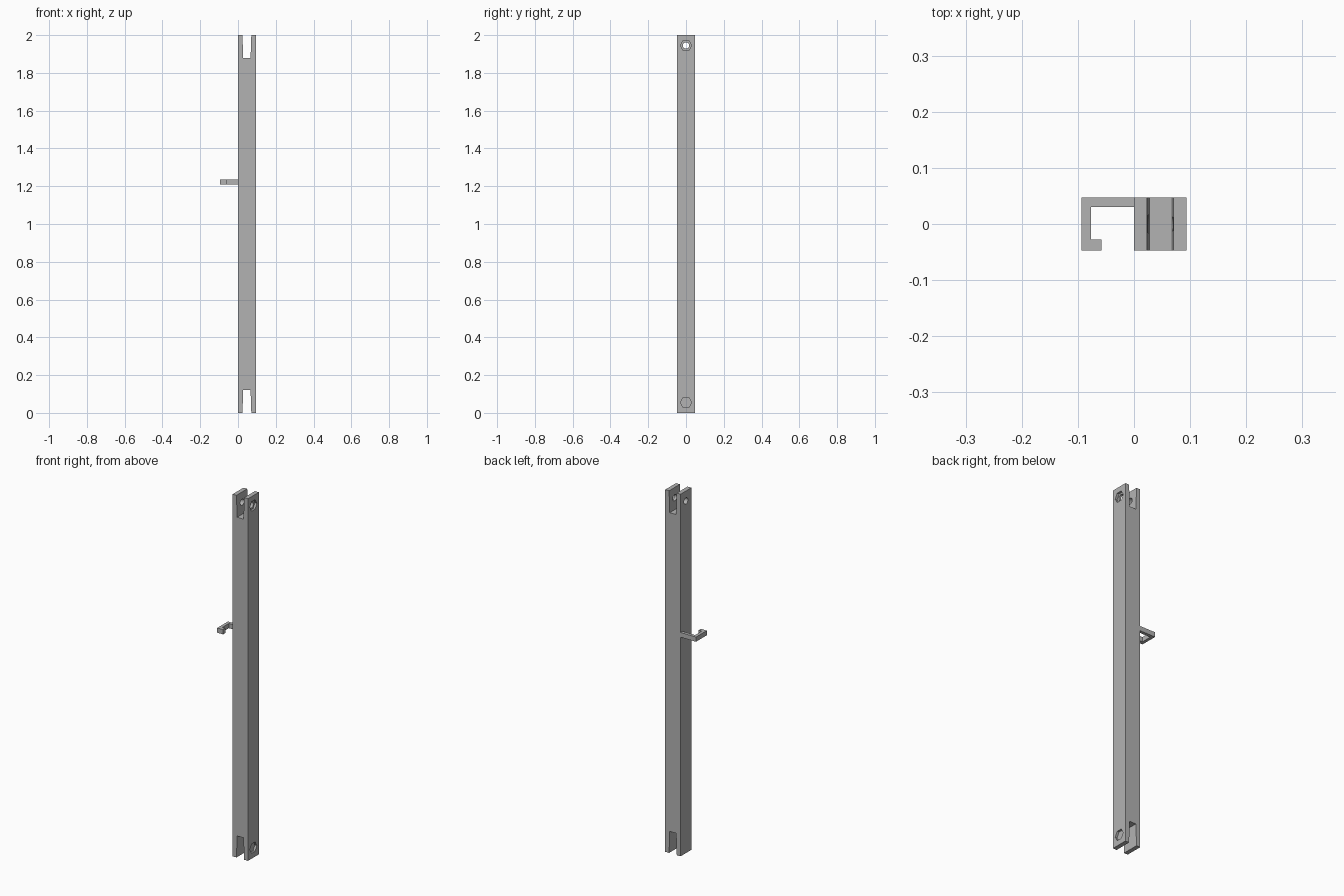
import bpy
import bmesh
import math
from mathutils import Matrix

if "Cube" in bpy.data.objects:
    bpy.data.objects.remove(bpy.data.objects["Cube"], do_unlink=True)

W = 0.094          # bar width and hook reach
H = W / 2
TALL = 2.0
PIN = 0.055        # pin hole distance from each end

grey = bpy.data.materials.new("plain grey")
grey.use_nodes = True
grey.diffuse_color = (0.45, 0.45, 0.45, 1)
grey.node_tree.nodes["Principled BSDF"].inputs["Base Color"].default_value = grey.diffuse_color


def prism(name, outline, depth, matrix):
    """Extrude a flat outline along its local z, then place it."""
    bm = bmesh.new()
    face = bm.faces.new([bm.verts.new((a, b, 0)) for a, b in outline])
    ext = bmesh.ops.extrude_face_region(bm, geom=[face])
    tops = [v for v in ext["geom"] if isinstance(v, bmesh.types.BMVert)]
    bmesh.ops.translate(bm, verts=tops, vec=(0, 0, depth))
    bm.transform(matrix)
    bmesh.ops.recalc_face_normals(bm, faces=bm.faces)
    mesh = bpy.data.meshes.new(name)
    bm.to_mesh(mesh)
    bm.free()
    mesh.materials.append(grey)
    ob = bpy.data.objects.new(name, mesh)
    bpy.context.collection.objects.link(ob)
    return ob


def ring(radius, sides):
    return [(radius * math.cos(math.tau * i / sides),
             radius * math.sin(math.tau * i / sides)) for i in range(sides)]


def cut(target, cutter):
    """Subtract the cutter and throw it away."""
    mod = target.modifiers.new("cut", "BOOLEAN")
    mod.operation = "DIFFERENCE"
    mod.solver = "EXACT"
    mod.object = cutter
    bpy.context.view_layer.objects.active = target
    bpy.ops.object.modifier_apply(modifier=mod.name)
    bpy.data.objects.remove(cutter, do_unlink=True)


# Local axes: outline (a, b) -> world (y, z) with depth along x
along_x = Matrix(((0, 0, 1, 0), (1, 0, 0, 0), (0, 1, 0, 0), (0, 0, 0, 1)))
# Local axes: outline (a, b) -> world (x, z) with depth along y
along_y = Matrix(((1, 0, 0, 0), (0, 0, 1, 0), (0, 1, 0, 0), (0, 0, 0, 1)))

# Square bar, offset to the model's left
bar = prism("bar", [(0, -H), (W, -H), (W, H), (0, H)], TALL, Matrix())

# Forked ends: slightly tapered slot, pin hole and hexagonal nut recess
for end, inward in ((0, 1), (TALL, -1)):
    floor, mouth = 0.0195, 0.0235
    outline = [(H - mouth, end - inward * 0.02), (H - mouth, end),
               (H - floor, end + inward * 0.12), (H + floor, end + inward * 0.12),
               (H + mouth, end), (H + mouth, end - inward * 0.02)]
    cut(bar, prism("slot_cutter", outline, 0.2, Matrix.Translation((0, -0.1, 0)) @ along_y))
    z = end + inward * PIN
    cut(bar, prism("pin_cutter", ring(0.017, 24), 0.2,
                   Matrix.Translation((-0.05, 0, z)) @ along_x))
    cut(bar, prism("nut_cutter", ring(0.03, 6), 0.1,
                   Matrix.Translation((W - 0.012, 0, z)) @ along_x))

# Flat cable hook on the model's right side
hook = [(0, H), (-W, H), (-W, -H), (-0.058, -H), (-0.058, -0.028),
        (-0.077, -0.028), (-0.077, 0.03), (0, 0.03)]
prism("side_hook", hook, 0.026, Matrix.Translation((0, 0, 1.21)))
